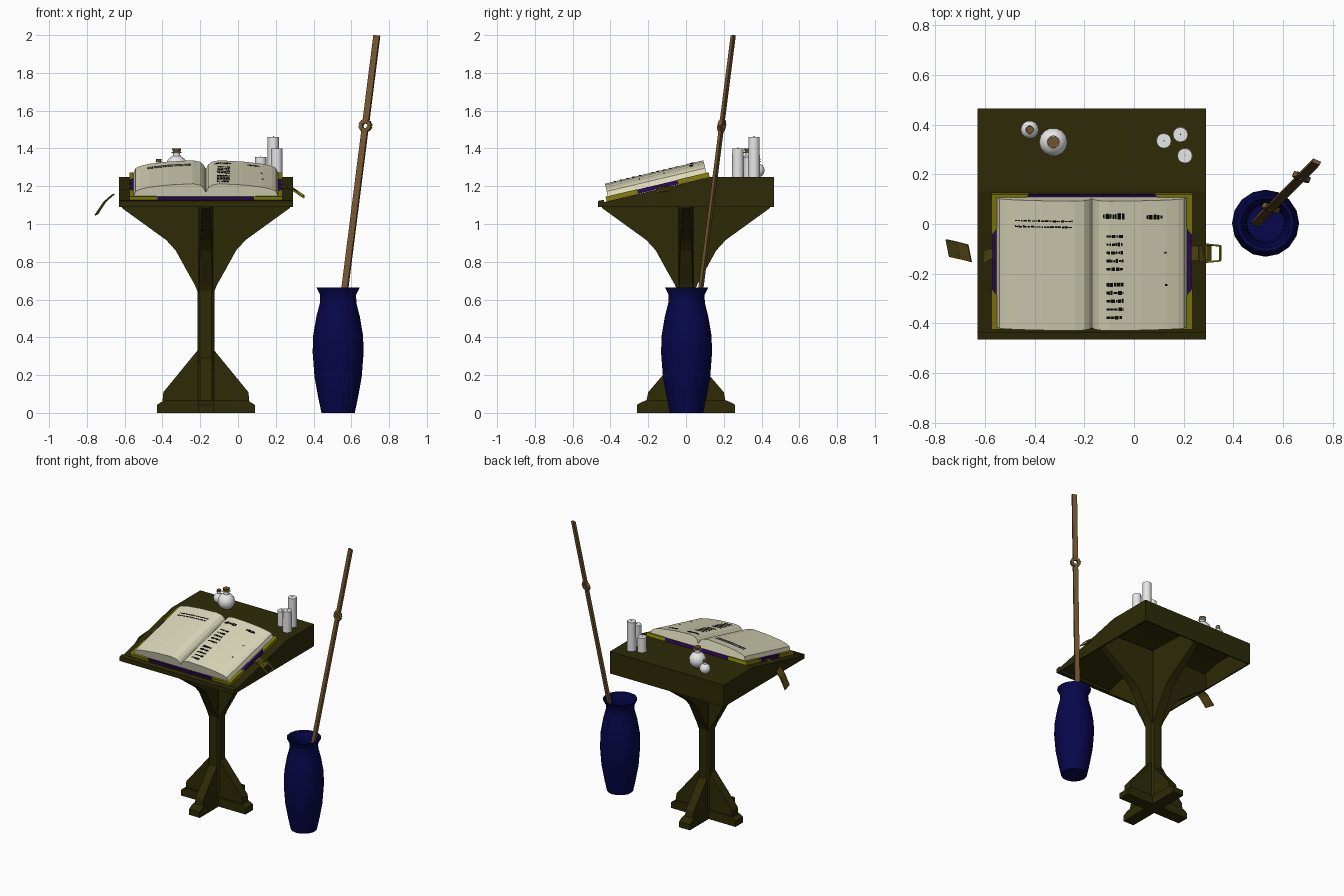
import bpy, bmesh, math, random
from mathutils import Matrix, Vector as V

if "Cube" in bpy.data.objects:
    bpy.data.objects.remove(bpy.data.objects["Cube"])

random.seed(4)
T, R = Matrix.Translation, Matrix.Rotation


def material(name, *rgb):
    m = bpy.data.materials.new(name)
    m.diffuse_color = (*rgb, 1)
    m.use_nodes = True
    m.node_tree.nodes["Principled BSDF"].inputs["Base Color"].default_value = m.diffuse_color
    return m


WOOD = material("dark olive wood", 0.026, 0.023, 0.002)
BLUE = material("deep blue glaze", 0.002, 0.002, 0.07)
BROWN = material("staff brown", 0.17, 0.09, 0.03)
GOLD = material("old gold", 0.24, 0.22, 0.003)
PURPLE = material("purple cover", 0.03, 0.003, 0.1)
CREAM = material("cream paper", 0.72, 0.70, 0.50)
WHITE = material("white", 0.8, 0.8, 0.8)
STRAP = material("olive leather", 0.08, 0.06, 0.006)
INK = material("ink black", 0.002, 0.002, 0.002)


def finish(bm, name, mat, matrix=Matrix()):
    bmesh.ops.recalc_face_normals(bm, faces=bm.faces)
    me = bpy.data.meshes.new(name)
    bm.to_mesh(me)
    bm.free()
    me.materials.append(mat)
    ob = bpy.data.objects.new(name, me)
    ob.matrix_world = matrix
    bpy.context.collection.objects.link(ob)
    return ob


def prism(name, pts, y0, y1, mat, matrix=Matrix(), open_edge=None):
    """Extrude an x-z outline along y; open_edge leaves one side open."""
    bm = bmesh.new()
    a = [bm.verts.new((x, y0, z)) for x, z in pts]
    b = [bm.verts.new((x, y1, z)) for x, z in pts]
    bm.faces.new(a)
    bm.faces.new(b)
    n = len(pts)
    for i in range(n):
        if i != open_edge:
            j = (i + 1) % n
            bm.faces.new((a[i], a[j], b[j], b[i]))
    return finish(bm, name, mat, matrix)


def lathe(name, prof, n, loc, mat, smooth=True):
    """Revolve a radius-height profile around z."""
    bm = bmesh.new()
    rings = [[bm.verts.new((r * math.cos(2 * math.pi * i / n), r * math.sin(2 * math.pi * i / n), z))
              for i in range(n)] for r, z in prof]
    for p, q in zip(rings, rings[1:]):
        for i in range(n):
            j = (i + 1) % n
            bm.faces.new((p[i], p[j], q[j], q[i]))
    bm.faces.new(rings[0])
    bm.faces.new(rings[-1])
    ob = finish(bm, name, mat, T(loc))
    if smooth:
        bpy.context.view_layer.objects.active = ob
        ob.select_set(True)
        bpy.ops.object.shade_smooth_by_angle(angle=math.radians(40))
        ob.select_set(False)
    return ob


def add_bar(bm, p, q, across, hw, ht):
    """Box between two points, hw = half width along 'across', ht = half thickness."""
    p, q = V(p), V(q)
    s = V(across).normalized()
    u = (q - p).cross(s).normalized()
    vs = [bm.verts.new(c + s * hw * i + u * ht * j)
          for c in (p, q) for i, j in ((-1, -1), (1, -1), (1, 1), (-1, 1))]
    for f in ((0, 1, 2, 3), (4, 5, 6, 7), (0, 1, 5, 4), (1, 2, 6, 5), (2, 3, 7, 6), (3, 0, 4, 7)):
        bm.faces.new([vs[i] for i in f])


def bars(name, segs, across, hw, ht, mat, matrix=Matrix()):
    bm = bmesh.new()
    for p, q in segs:
        add_bar(bm, p, q, across, hw, ht)
    return finish(bm, name, mat, matrix)


# Lectern: post, four feet with braces, four curved brackets thinning outwards
CX = -0.17
c, d = 0.03, 0.045
post = [(-d, -c), (-c, -d), (c, -d), (d, -c), (d, c), (c, d), (-c, d), (-d, c)]
prism("post", post, 0.02, 1.20, WOOD, T((CX, 0, 0)) @ R(math.pi / 2, 4, 'X'))
foot = [(0, 0), (0.26, 0), (0.26, 0.042), (0.24, 0.055), (0.215, 0.065), (0, 0.065)]
curve = [(0, 0.60), (0.043, 0.64), (0.06, 0.68), (0.105, 0.76), (0.16, 0.86), (0.21, 0.915), (0.445, 1.085)]
for k, side in enumerate(("right", "back", "left", "front")):
    m = T((CX, 0, 0)) @ R(k * math.pi / 2, 4, 'Z')
    prism("foot_" + side, foot, -0.043, 0.043, WOOD, m)
    out = [(0.23, 0.06), (0.225, 0.11), (0.045, 0.33)] if k % 2 == 0 else [(0.21, 0.06), (0.2, 0.11), (0.045, 0.29)]
    prism("brace_" + side, [(0, 0.05)] + out + [(0, out[-1][1])], -0.032, 0.032, WOOD, m)
    top = [(0.445, 1.1), (0, 1.2)] if side == "front" else [(0.445, 1.2), (0, 1.2)]
    ob = prism("bracket_" + side, curve + top, -1, 1, WOOD, m)
    for v in ob.data.vertices:
        v.co.y *= 0.038 - 0.018 * v.co.x / 0.445

# Desk: hollow box with sloping top, open below
ACROSS = T((CX, 0, 0)) @ R(math.pi / 2, 4, 'Z')
desk = prism("desk", [(-0.46, 1.09), (-0.46, 1.11), (0.13, 1.25), (0.465, 1.25), (0.465, 1.09)],
             -0.46, 0.46, WOOD, ACROSS, open_edge=4)
sol = desk.modifiers.new("walls", 'SOLIDIFY')
sol.thickness, sol.offset = 0.014, -1
prism("front_lip", [(-0.465, 1.09), (-0.465, 1.122), (-0.435, 1.128), (-0.435, 1.09)], -0.46, 0.46, WOOD, ACROSS)

# Book lying on the slope: local x across, y up the slope, z out of the slope
BOOK = T((CX, -0.42, 1.121)) @ R(math.atan(0.14 / 0.59), 4, 'X')
HALF, LEN, THICK = 0.405, 0.56, 0.022
prism("book_cover", [(-HALF + .004, 0), (HALF - .004, 0), (HALF - .004, THICK), (-HALF + .004, THICK)],
      0.004, LEN - 0.004, PURPLE, BOOK)
for sx in (-1, 1):
    for y, sy in ((0, 1), (LEN, -1)):
        bm = bmesh.new()
        tri = [(sx * a, y + sy * b) for a, b in
               ((HALF, 0), (HALF, 0.17), (HALF - 0.03, 0.13), (HALF - 0.13, 0.03), (HALF - 0.15, 0))]
        lo, hi = [[bm.verts.new((a, b, z)) for a, b in tri] for z in (-0.001, THICK + 0.002)]
        bm.faces.new(lo)
        bm.faces.new(hi)
        for i in range(5):
            j = (i + 1) % 5
            bm.faces.new((lo[i], lo[j], hi[j], hi[i]))
        finish(bm, "cover_corner", GOLD, BOOK)

# Page blocks: highest beside the gutter, falling to the outer edge
PAGE = [(0, 0.045), (0.012, 0.068), (0.03, 0.084), (0.07, 0.092), (0.2, 0.085), (0.3, 0.073), (0.35, 0.061), (0.372, 0.05)]
for sx, side in ((-1, "left"), (1, "right")):
    outline = [(sx * x, z) for x, z in [(0, THICK), (0.383, THICK)] + PAGE[::-1]]
    prism("pages_" + side, outline, 0.012, 0.548, CREAM, BOOK)


def page_z(u):
    u = abs(u)
    for (a, za), (b, zb) in zip(PAGE, PAGE[1:]):
        if u <= b:
            return za + (zb - za) * (u - a) / (b - a)


# Abstract ink dashes on the pages: (start, end, world y, half height)
rows = [(-0.31, -0.08, 0.010, .004), (-0.31, -0.08, -0.014, .004),
        (0.045, 0.13, 0.03, .012), (0.22, 0.285, 0.025, .010),
        (0.29, 0.30, -0.12, .004), (0.295, 0.305, -0.25, .004)]
rows += [(0.06, 0.125, y0 - i * 0.033, .008) for y0 in (-0.05, -0.245) for i in range(5)]
bm = bmesh.new()
for u, end, y, h in rows:
    v = (y + 0.441) / 0.973
    while u < end:
        w = min(random.uniform(0.006, 0.016), end - u + 0.002)
        add_bar(bm, (u, v, page_z(u) + .001), (u + w, v, page_z(u + w) + .001), (0, 1, 0),
                h * random.uniform(0.5, 1), 0.001)
        u += w + 0.003
finish(bm, "ink_dashes", INK, BOOK)

# Straps and buckle
Y = -0.118
bars("strap_left_stub", [((-0.57, Y, 1.20), (-0.625, -0.14, 1.175))], (0, 1, 0.2), 0.022, 0.003, STRAP)
bars("strap_left", [((-0.75, -0.097, 1.05), (-0.705, -0.107, 1.118)), ((-0.705, -0.107, 1.118), (-0.662, -0.118, 1.155))],
     (0.2, -1, 0.1), 0.036, 0.003, STRAP)
bars("strap_right", [((0.22, Y, 1.197), (0.26, Y, 1.195)), ((0.26, Y, 1.195), (0.31, Y, 1.172))],
     (0, 1, 0.15), 0.031, 0.003, STRAP)
a0, a1, b0, b1 = (0.29, Y - .036, 1.18), (0.29, Y + .036, 1.19), (0.348, Y - .03, 1.14), (0.348, Y + .03, 1.15)
bars("buckle", [(a0, b0), (b0, b1), (b1, a1), (a1, a0)], (0.5, 0.1, 0.8), 0.004, 0.003, GOLD)

# Vase, hollow with a flared rim
lathe("vase", [(0.088, 0), (0.105, 0.08), (0.125, 0.19), (0.135, 0.32), (0.132, 0.41), (0.115, 0.51), (0.097, 0.58),
               (0.095, 0.625), (0.115, 0.665), (0.1, 0.662), (0.082, 0.62), (0.085, 0.57),
               (0.118, 0.40), (0.12, 0.30), (0.075, 0.04)], 16, (0.53, 0.003, 0), BLUE)

# Staff in three lengths joined by ring knots
foot_p, tip = V((0.49, 0.002, 0.06)), V((0.735, 0.25, 1.998))
axis = (tip - foot_p).normalized()
wide = V((0.93, -0.37, 0))
wide = (wide - axis * wide.dot(axis)).normalized()
flat = axis.cross(wide)
knots = [foot_p + (tip - foot_p) * ((z - 0.06) / 1.938) for z in (0.54, 1.52)]
gap = axis * 0.022
stops = [foot_p, knots[0] - gap, knots[0] + gap, knots[1] - gap, knots[1] + gap, tip]
bars("staff", list(zip(stops[::2], stops[1::2])), wide, 0.017, 0.008, BROWN)
for kp in knots:
    ring = [kp + axis * math.cos(t) * 0.026 + wide * math.sin(t) * 0.028
            for t in (i * math.pi / 3 + math.pi / 6 for i in range(6))]
    bars("staff_knot", [(ring[i], ring[(i + 1) % 6]) for i in range(6)], flat, 0.011, 0.01, BROWN)

# Bottles with corks
for x, y, r in ((-0.325, 0.33, 0.058), (-0.42, 0.38, 0.037)):
    body = [(r * math.sin(t), r + r * -math.cos(t)) for t in (math.radians(20 + 20 * i) for i in range(8))]
    body += [(0.32 * r, 2.2 * r), (0.46 * r, 2.25 * r), (0.46 * r, 2.32 * r)]
    lathe("bottle", body, 14, (x, y, 1.247), WHITE)
    lathe("cork", [(0.3 * r, 2.2 * r), (0.42 * r, 2.62 * r)], 10, (x, y, 1.247), BROWN)

# Candles with wicks
for x, y, top in ((0.12, 0.335, 1.355), (0.187, 0.36, 1.46), (0.205, 0.275, 1.40)):
    lathe("candle", [(0.031, 1.245), (0.030, top)], 12, (x, y, 0), WHITE)
    lathe("wick", [(0.003, top - 0.006), (0.002, top + 0.006)], 5, (x, y, 0), INK)
